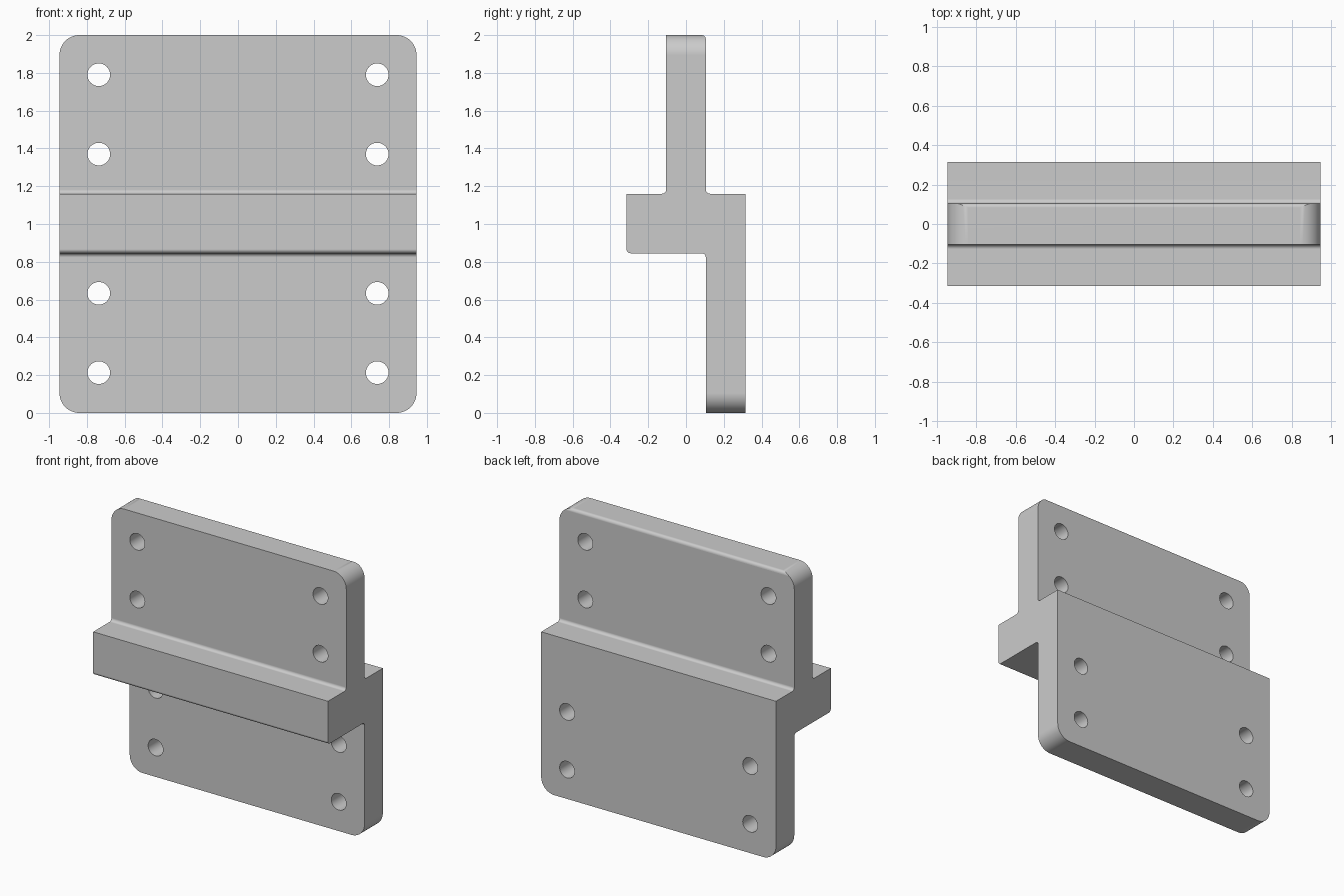
import bpy
import bmesh
from math import radians, pi, sin, cos
from mathutils import Vector

cube = bpy.data.objects.get("Cube")
if cube:
    bpy.data.objects.remove(cube)

HALF_W = 0.945     # half the width
HEIGHT = 2.0
CORNER = 0.105     # plate corner radius
FILLET = 0.022     # small edge fillets
HOLE = 0.06        # hole radius


def round_corner(prev, corner, nxt, r, steps=6):
    """Arc points replacing a right-angled corner."""
    a, c, b = Vector(prev), Vector(corner), Vector(nxt)
    u, v = (a - c).normalized(), (b - c).normalized()
    centre = c + (u + v) * r
    angles = [pi / 2 * i / steps for i in range(steps + 1)]
    return [centre - v * r * cos(t) - u * r * sin(t) for t in angles]


def prism(bm, points, offset):
    """Extrude a closed loop of 3D points along an offset."""
    face = bm.faces.new([bm.verts.new(p) for p in points])
    new = bmesh.ops.extrude_face_region(bm, geom=[face], use_keep_orig=True)["geom"]
    verts = [g for g in new if isinstance(g, bmesh.types.BMVert)]
    bmesh.ops.translate(bm, vec=offset, verts=verts)


def make_object(name, bm):
    bmesh.ops.recalc_face_normals(bm, faces=bm.faces)
    mesh = bpy.data.meshes.new(name)
    bm.to_mesh(mesh)
    bm.free()
    obj = bpy.data.objects.new(name, mesh)
    bpy.context.collection.objects.link(obj)
    return obj


# Stepped side profile (y, z, filleted)
T, D, LOW, TOP = 0.105, 0.315, 0.845, 1.16
profile = [(T, 0, 0), (D, 0, 0), (D, TOP, 0), (T, TOP, 1), (T, HEIGHT, 1),
           (-T, HEIGHT, 0), (-T, TOP, 1), (-D, TOP, 0), (-D, LOW, 1), (T, LOW, 1)]
outline = []
for i, (y, z, filleted) in enumerate(profile):
    if filleted:
        outline += round_corner(profile[i - 1][:2], (y, z),
                                profile[(i + 1) % len(profile)][:2], FILLET)
    else:
        outline.append(Vector((y, z)))

bm = bmesh.new()
prism(bm, [(-HALF_W, p.x, p.y) for p in outline], (2 * HALF_W, 0, 0))
bracket = make_object("stepped_bracket", bm)

# Cutter for the rounded plate corners and the bolt holes
bm = bmesh.new()
for sx in (-1, 1):
    x = sx * HALF_W
    for z, sz in ((0, -1), (HEIGHT, 1)):
        inner_x, inner_z = x - sx * CORNER, z - sz * CORNER
        out_x, out_z = x + sx * 0.1, z + sz * 0.1
        loop = round_corner((x, inner_z), (x, z), (inner_x, z), CORNER, 12)
        loop = [(p.x, p.y) for p in loop]
        loop += [(inner_x, out_z), (out_x, out_z), (out_x, inner_z)]
        prism(bm, [(px, -0.5, pz) for px, pz in loop], (0, 1, 0))
    for z in (0.213, 0.633, 1.37, 1.79):
        ring = [(sx * 0.737 + HOLE * cos(i * pi / 20), -0.5,
                 z + HOLE * sin(i * pi / 20)) for i in range(40)]
        prism(bm, ring, (0, 1, 0))
cutter = make_object("hole_and_corner_cutter", bm)
cutter.hide_render = True

# Cut, then drop the cutter
bpy.context.view_layer.objects.active = bracket
bracket.select_set(True)
cutter.select_set(False)
cut = bracket.modifiers.new("cut", "BOOLEAN")
cut.operation = "DIFFERENCE"
cut.solver = "EXACT"
cut.object = cutter
bpy.ops.object.modifier_apply(modifier=cut.name)
bpy.data.objects.remove(cutter)

# Grey metal
grey = bpy.data.materials.new("grey_metal")
grey.use_nodes = True
colour = (0.6, 0.6, 0.6, 1)
grey.diffuse_color = colour
grey.node_tree.nodes["Principled BSDF"].inputs["Base Color"].default_value = colour
bracket.data.materials.clear()
bracket.data.materials.append(grey)

# Smooth fillets and holes while flat faces stay flat
bpy.ops.object.shade_smooth_by_angle(angle=radians(30))
weighted = bracket.modifiers.new("flat_faces", "WEIGHTED_NORMAL")
weighted.keep_sharp = True
